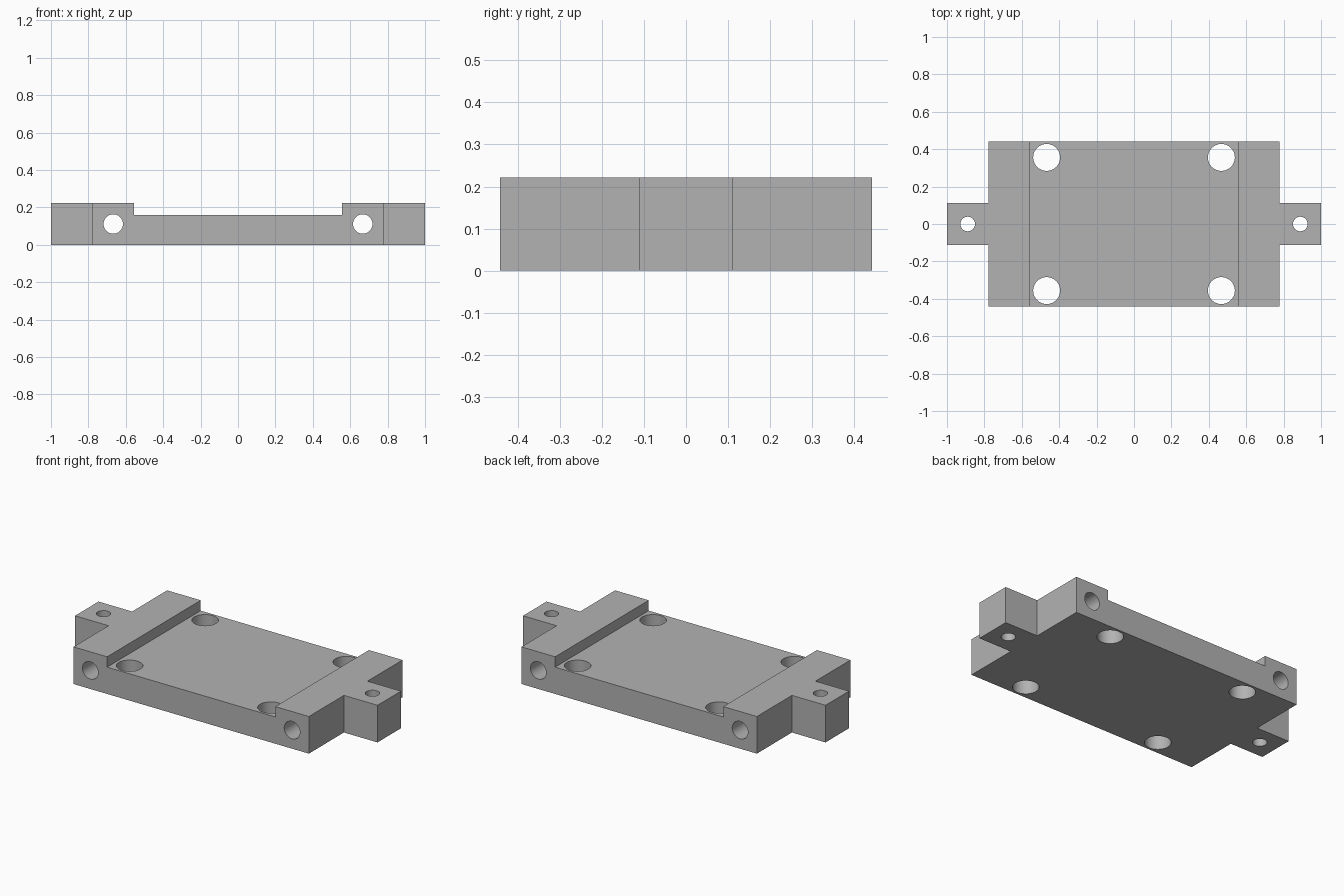
import bpy, bmesh, math
from mathutils import Vector

cube = bpy.data.objects.get("Cube")
if cube:
    bpy.data.objects.remove(cube, do_unlink=True)

HEIGHT = 0.222      # full block height
DECK = 0.16         # recessed deck height
BODY_X, BODY_Y = 0.778, 0.442
TAB_X, TAB_Y = 1.0, 0.111
RAIL_X = 0.556      # inner edge of the raised rails

metal = bpy.data.materials.new("grey metal")
metal.use_nodes = True
GREY = (0.45, 0.45, 0.45, 1.0)
metal.diffuse_color = GREY
metal.node_tree.nodes["Principled BSDF"].inputs["Base Color"].default_value = GREY


def prism(name, outline, z0, z1):
    """Extrude a plan outline from z0 to z1."""
    bm = bmesh.new()
    base = bm.faces.new([bm.verts.new((x, y, z0)) for x, y in outline])
    top = bmesh.ops.extrude_face_region(bm, geom=[base])["geom"]
    verts = [g for g in top if isinstance(g, bmesh.types.BMVert)]
    bmesh.ops.translate(bm, verts=verts, vec=(0, 0, z1 - z0))
    bmesh.ops.recalc_face_normals(bm, faces=bm.faces)
    mesh = bpy.data.meshes.new(name)
    bm.to_mesh(mesh)
    bm.free()
    mesh.materials.append(metal)
    obj = bpy.data.objects.new(name, mesh)
    bpy.context.collection.objects.link(obj)
    return obj


def drill(radius, location, along_y=False):
    """Cylinder cutter for a through hole."""
    circle = [(radius * math.cos(a), radius * math.sin(a))
              for a in (math.tau * i / 48 for i in range(48))]
    obj = prism("drill_cutter", circle, -1, 1)
    obj.location = Vector(location)
    if along_y:
        obj.rotation_euler.x = math.pi / 2
    return obj


# Mounting block: plan outline with an end tab on each side
half = [(BODY_X, -BODY_Y), (BODY_X, -TAB_Y), (TAB_X, -TAB_Y),
        (TAB_X, TAB_Y), (BODY_X, TAB_Y), (BODY_X, BODY_Y)]
block = prism("mounting_block", half + [(-x, -y) for x, y in half], 0, HEIGHT)

# Channel between the raised rails
channel = [(-RAIL_X, -1), (RAIL_X, -1), (RAIL_X, 1), (-RAIL_X, 1)]
cutters = [prism("channel_cutter", channel, DECK, 1)]

# Deck holes, tab holes and the long cross holes through the rails
for side in (-1, 1):
    cutters += [drill(0.072, (side * 0.467, y, 0)) for y in (-0.356, 0.356)]
    cutters.append(drill(0.039, (side * 0.889, 0, 0)))
    cutters.append(drill(0.052, (side * 0.667, 0, HEIGHT / 2), along_y=True))

bpy.ops.object.select_all(action="DESELECT")
block.select_set(True)
bpy.context.view_layer.objects.active = block
for cutter in cutters:
    cutter.hide_render = True
    mod = block.modifiers.new("cut", "BOOLEAN")
    mod.operation = "DIFFERENCE"
    mod.solver = "EXACT"
    mod.object = cutter
    bpy.ops.object.modifier_apply(modifier=mod.name)
for cutter in cutters:
    bpy.data.objects.remove(cutter, do_unlink=True)

# Smooth hole walls, crisp edges
bpy.ops.object.shade_smooth_by_angle(angle=math.radians(30))
